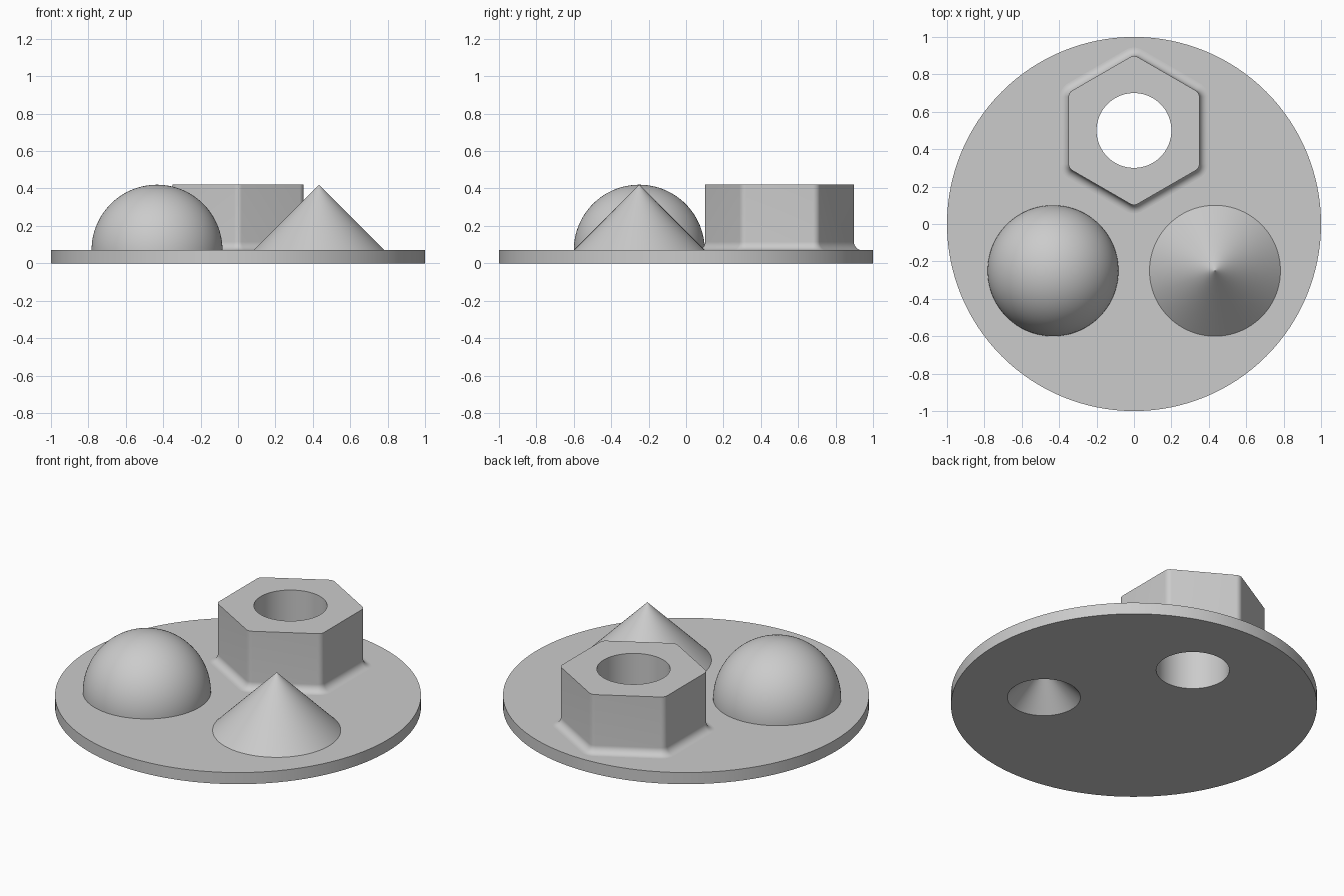
import bpy, bmesh, math

if "Cube" in bpy.data.objects:
    bpy.data.objects.remove(bpy.data.objects["Cube"])

PLATE, TOP = 0.07, 0.42          # plate thickness, overall height
SEG = 128

grey = bpy.data.materials.new("plain grey")
grey.diffuse_color = (0.6, 0.6, 0.6, 1)
grey.use_nodes = True
grey.node_tree.nodes["Principled BSDF"].inputs["Base Color"].default_value = grey.diffuse_color


def make_object(name, bm, location):
    bmesh.ops.recalc_face_normals(bm, faces=bm.faces)
    mesh = bpy.data.meshes.new(name)
    bm.to_mesh(mesh)
    bm.free()
    mesh.materials.append(grey)
    ob = bpy.data.objects.new(name, mesh)
    ob.location = (location[0], location[1], 0)
    bpy.context.collection.objects.link(ob)
    return ob


def stack(name, loops, location):
    """Closed solid skinned over rings of equal point count."""
    bm = bmesh.new()
    rings = [[bm.verts.new(p) for p in loop] for loop in loops]
    n = len(rings[0])
    for a, b in zip(rings, rings[1:]):
        for i in range(n):
            j = (i + 1) % n
            bm.faces.new((a[i], a[j], b[j], b[i]))
    bm.faces.new(rings[0])
    bm.faces.new(rings[-1])
    bmesh.ops.remove_doubles(bm, verts=bm.verts, dist=1e-5)
    return make_object(name, bm, location)


def circle(r, z):
    return [(r * math.cos(2 * math.pi * i / SEG), r * math.sin(2 * math.pi * i / SEG), z)
            for i in range(SEG)]


def lathe(name, profile, location=(0, 0)):
    return stack(name, [circle(r, z) for r, z in profile], location)


def rounded_hex(apothem, corner, z, steps=10):
    """Hexagon with points on +y and -y and rounded corners."""
    pts = []
    dist = (apothem - corner) / math.cos(math.pi / 6)
    for k in range(6):
        mid = math.pi / 2 + k * math.pi / 3
        for s in range(steps + 1):
            a = mid + (s / steps - 0.5) * math.pi / 3
            pts.append((dist * math.cos(mid) + corner * math.cos(a),
                        dist * math.sin(mid) + corner * math.sin(a), z))
    return pts


def cut(target, cutter):
    mod = target.modifiers.new("cut", 'BOOLEAN')
    mod.operation, mod.solver, mod.object = 'DIFFERENCE', 'EXACT', cutter
    with bpy.context.temp_override(object=target, active_object=target):
        bpy.ops.object.modifier_apply(modifier=mod.name)


nut_at, cone_at, dome_at = (0, 0.5), (0.433, -0.25), (-0.433, -0.25)

# round base plate
plate = lathe("base_plate", [(1, 0), (1, PLATE)])

# half-ball, sunk slightly into the plate
arc = [(0.35 * math.cos(t * math.pi / 64), PLATE + 0.35 * math.sin(t * math.pi / 64))
       for t in range(32)]
dome = lathe("dome", [(0.35, 0.04)] + arc + [(0.004, TOP)], dome_at)

# cone, with fine rings at the tip for clean shading
cone = lathe("cone", [(0.35, 0.04), (0.35, PLATE), (0.1, 0.32), (0.01, 0.41), (0.001, 0.419)], cone_at)

# hexagonal boss with a fillet where it meets the plate
FIL, COR, APO = 0.045, 0.04, 0.35
loops = [rounded_hex(APO + FIL, COR + FIL, 0.04)]
for s in range(11):
    a = s / 10 * math.pi / 2
    d = FIL * (1 - math.sin(a))
    loops.append(rounded_hex(APO + d, COR + d, PLATE + FIL * (1 - math.cos(a))))
loops.append(rounded_hex(APO, COR, TOP))
boss = stack("hex_boss", loops, nut_at)

# through bore in the boss, conical pit under the cone
bore = lathe("bore_cutter", [(0.2, -0.1), (0.2, 0.6)], nut_at)
pit = lathe("pit_cutter", [(0.25, -0.05), (0.01, 0.19), (0.001, 0.199)], cone_at)
bpy.context.view_layer.update()
for target, cutter in ((plate, bore), (boss, bore), (plate, pit), (cone, pit)):
    cut(target, cutter)
for cutter in (bore, pit):
    bpy.data.objects.remove(cutter)

# smooth round surfaces, keep edges sharp
for ob in (plate, dome, cone, boss):
    bpy.ops.object.select_all(action='DESELECT')
    ob.select_set(True)
    bpy.context.view_layer.objects.active = ob
    bpy.ops.object.shade_smooth_by_angle(angle=math.radians(25))
